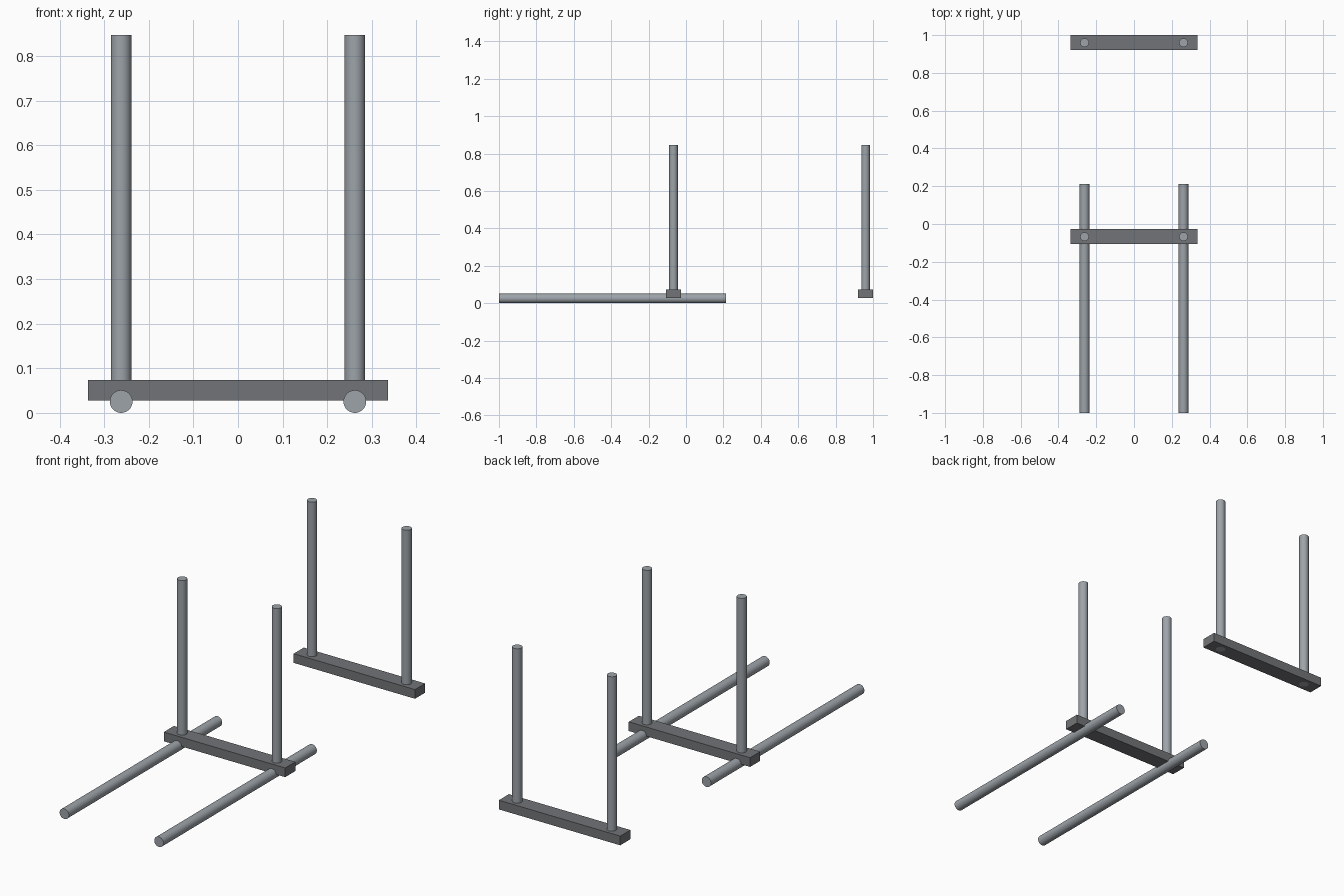
import bpy
import math

cube = bpy.data.objects.get("Cube")
if cube:
    bpy.data.objects.remove(cube, do_unlink=True)


def make_material(name, rgb):
    mat = bpy.data.materials.new(name)
    mat.use_nodes = True
    mat.diffuse_color = (*rgb, 1)
    mat.node_tree.nodes["Principled BSDF"].inputs["Base Color"].default_value = (*rgb, 1)
    return mat


steel = make_material("light steel", (0.34, 0.37, 0.40))
dark = make_material("dark steel", (0.17, 0.175, 0.185))

SPACING = 0.262                 # half distance between rods
BAR_BOTTOM, BAR_TOP = 0.028, 0.074
POST_TOP = 0.847


def rod(name, radius, length, centre, rotation=(0, 0, 0)):
    bpy.ops.mesh.primitive_cylinder_add(vertices=32, radius=radius, depth=length,
                                        location=centre, rotation=rotation)
    obj = bpy.context.object
    obj.name = name
    obj.data.materials.append(steel)
    bpy.ops.object.shade_smooth_by_angle(angle=math.radians(30))
    return obj


def crossbar(name, y):
    bpy.ops.mesh.primitive_cube_add(size=1, location=(0, y, (BAR_BOTTOM + BAR_TOP) / 2))
    obj = bpy.context.object
    obj.name = name
    obj.scale = (0.672, 0.08, BAR_TOP - BAR_BOTTOM)
    bpy.ops.object.transform_apply(location=False, rotation=False, scale=True)
    obj.data.materials.append(dark)
    return obj


# Two upright frames: posts pass through holes in the crossbar, flush underneath
for label, y in (("front", -0.067), ("rear", 0.96)):
    bar = crossbar(label + "_crossbar", y)
    for side, sign in (("left", 1), ("right", -1)):
        post = rod(f"{label}_post_{side}", 0.023, POST_TOP - BAR_BOTTOM,
                   (sign * SPACING, y, (POST_TOP + BAR_BOTTOM) / 2))
        hole = rod(f"{label}_hole_cutter_{side}", 0.023, 0.2,
                   (sign * SPACING, y, BAR_BOTTOM))
        hole.data.materials.clear()
        hole.data.materials.append(dark)
        hole.hide_render = True
        hole.hide_viewport = True
        cut = bar.modifiers.new("post hole " + side, 'BOOLEAN')
        cut.operation = 'DIFFERENCE'
        cut.solver = 'EXACT'
        cut.object = hole

# Two floor rails running front to back
for side, sign in (("left", 1), ("right", -1)):
    rod("floor_rail_" + side, 0.0255, 1.213,
        (sign * SPACING, -0.3935, 0.0255), (math.pi / 2, 0, 0))
